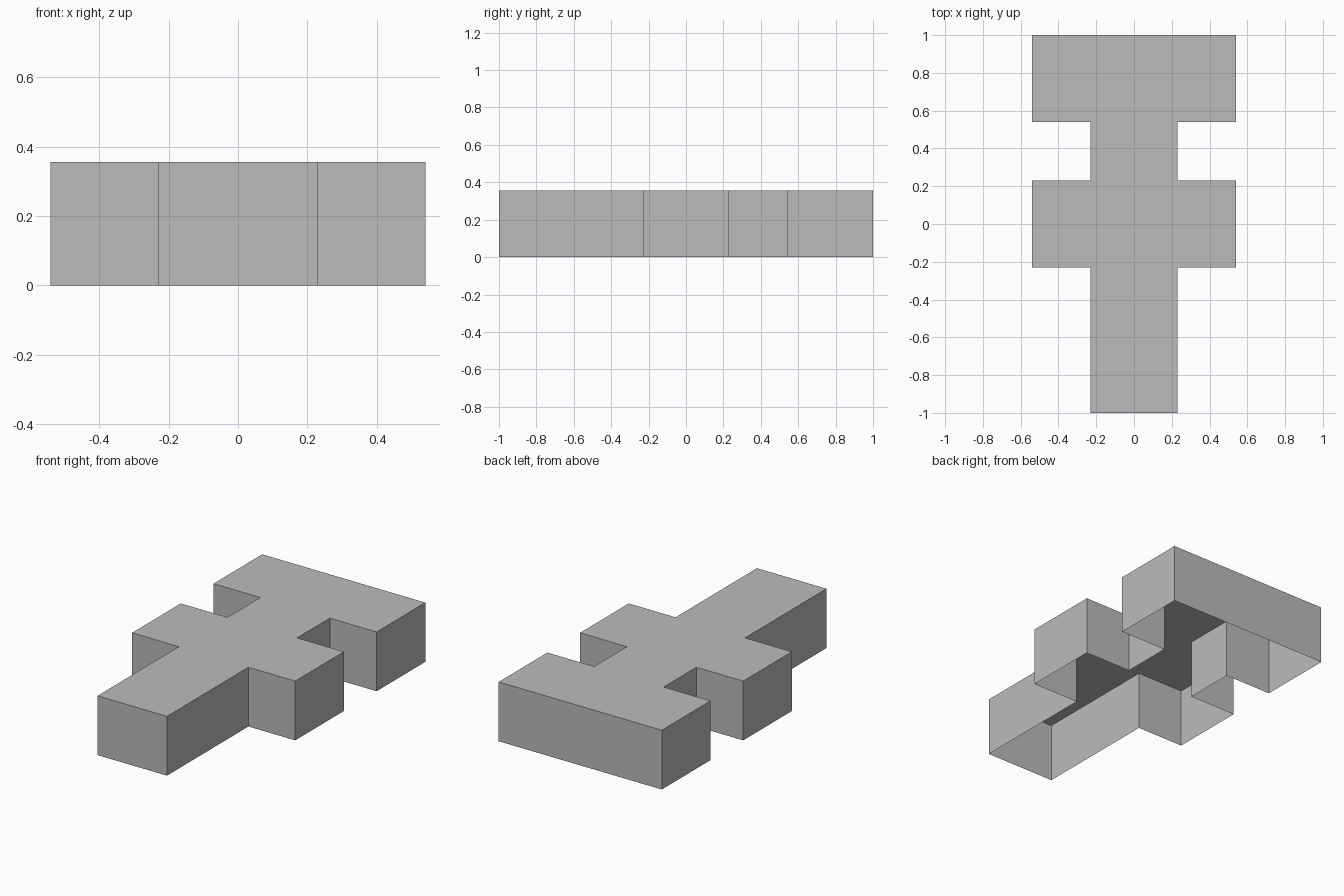
import bpy
import bmesh

cube = bpy.data.objects.get("Cube")
if cube:
    bpy.data.objects.remove(cube, do_unlink=True)

HEIGHT = 0.355
NARROW, WIDE = 0.23, 0.54

# Plain grey
grey = bpy.data.materials.new("plain_grey")
grey.use_nodes = True
colour = (0.5, 0.5, 0.5, 1)
grey.diffuse_color = colour
grey.node_tree.nodes["Principled BSDF"].inputs["Base Color"].default_value = colour

# Right half of the plan outline, front to back, then mirrored
right = [(NARROW, -1), (NARROW, -0.23), (WIDE, -0.23), (WIDE, 0.23),
         (NARROW, 0.23), (NARROW, 0.54), (WIDE, 0.54), (WIDE, 1)]
outline = right + [(-x, y) for x, y in reversed(right)]

# Top plate, with walls dropped from its rim; the underside stays open
bm = bmesh.new()
top = bm.faces.new([bm.verts.new((x, y, HEIGHT)) for x, y in outline])
walls = bmesh.ops.extrude_edge_only(bm, edges=list(top.edges))["geom"]
for v in walls:
    if isinstance(v, bmesh.types.BMVert):
        v.co.z = 0
bmesh.ops.recalc_face_normals(bm, faces=bm.faces)
top.normal_update()
if top.normal.z < 0:
    bmesh.ops.reverse_faces(bm, faces=bm.faces)

mesh = bpy.data.meshes.new("double_cross_shell")
bm.to_mesh(mesh)
bm.free()
mesh.materials.append(grey)
shell = bpy.data.objects.new("double_cross_shell", mesh)
bpy.context.collection.objects.link(shell)
